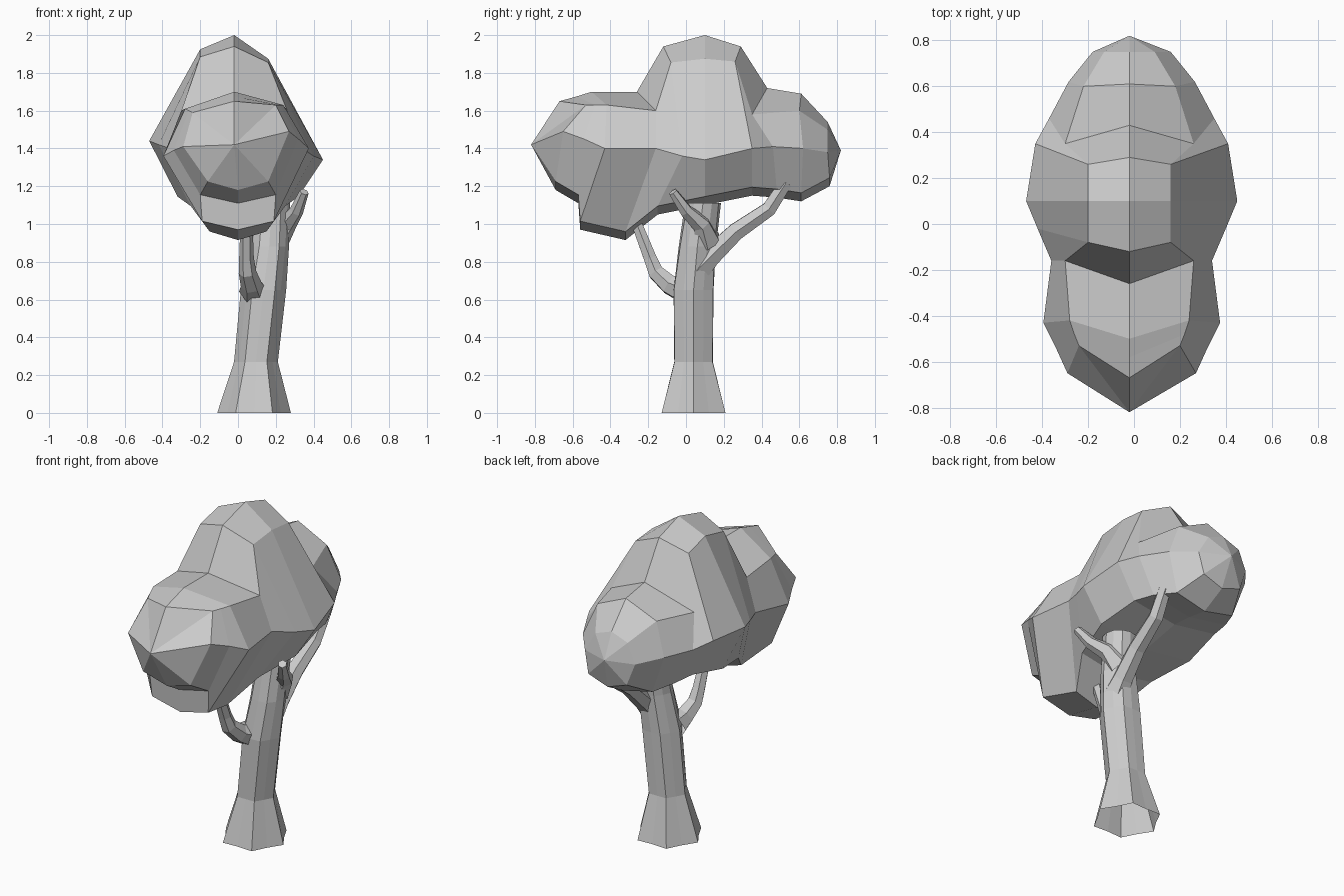
import bpy, bmesh, math
from mathutils import Vector

default_cube = bpy.data.objects.get("Cube")
if default_cube:
    bpy.data.objects.remove(default_cube, do_unlink=True)

# One flat colour for the whole tree
clay = bpy.data.materials.new("light_grey")
clay.use_nodes = True
grey = (0.6, 0.6, 0.6, 1)
clay.diffuse_color = grey
clay.node_tree.nodes["Principled BSDF"].inputs["Base Color"].default_value = grey


def loft(name, rings, start=None, end=None):
    """Skin a row of point rings, closing either end to a tip point if given."""
    bm = bmesh.new()
    loops = [[bm.verts.new(point) for point in ring] for ring in rings]
    count = len(loops[0])
    for near, far in zip(loops, loops[1:]):
        for i in range(count):
            j = (i + 1) % count
            bm.faces.new((near[i], near[j], far[j], far[i]))
    for tip, loop in ((start, loops[0]), (end, loops[-1])):
        if tip is not None:
            apex = bm.verts.new(tip)
            for i in range(count):
                bm.faces.new((loop[i], loop[(i + 1) % count], apex))
    bmesh.ops.recalc_face_normals(bm, faces=bm.faces)
    mesh = bpy.data.meshes.new(name)
    bm.to_mesh(mesh)
    bm.free()
    mesh.materials.append(clay)
    obj = bpy.data.objects.new(name, mesh)
    bpy.context.collection.objects.link(obj)
    return obj


def ring_around(centre, direction, radius, sides, flute=0.0):
    """Circle of points across a direction; flute pulls in every other point."""
    turn = Vector((0, 0, 1)).rotation_difference(direction)
    points = []
    for i in range(sides):
        angle = math.tau * i / sides
        reach = radius * (1 - flute * (i % 2))
        offset = Vector((math.cos(angle), math.sin(angle), 0)) * reach
        points.append(centre + turn @ offset)
    return points


def branch(name, path, thick, thin, sides=6):
    """Tapered limb along a path, with a closed tip."""
    points = [Vector(p) for p in path]
    last = len(points) - 1
    rings = []
    for i, point in enumerate(points):
        direction = (points[min(i + 1, last)] - points[max(i - 1, 0)]).normalized()
        radius = thick + (thin - thick) * (i / last) ** 0.6
        rings.append(ring_around(point, direction, radius, sides))
    return loft(name, rings, end=points[-1])


# Trunk: leaning, with fluted roots flaring at the ground
up = Vector((0, 0, 1))
trunk_rings = []
for x, y, z, radius, flute in (
    (0.085, 0.04, 0, 0.195, 0.16),
    (0.095, 0.04, 0.27, 0.116, 0.12),
    (0.135, 0.04, 0.65, 0.12, 0.12),
    (0.165, 0.06, 0.88, 0.105, 0.06),
    (0.18, 0.09, 1.11, 0.095, 0),
):
    trunk_rings.append(ring_around(Vector((x, y, z)), up, radius, 12, flute))
loft("trunk", trunk_rings, end=Vector((0.18, 0.09, 1.11)))

# Limbs reaching into the crown
branch("back_branch", [(0.18, 0.06, 0.76), (0.19, 0.13, 0.83), (0.2, 0.265, 0.96),
                       (0.21, 0.44, 1.08), (0.22, 0.53, 1.22)], 0.08, 0.038)
branch("front_branch", [(0.08, -0.01, 0.65), (0.07, -0.09, 0.68), (0.05, -0.16, 0.745),
                        (0.045, -0.19, 0.82), (0.045, -0.26, 1.0)], 0.075, 0.032)
branch("side_branch", [(0.19, 0.11, 0.91), (0.26, 0.08, 1.0), (0.31, 0, 1.07),
                       (0.35, -0.07, 1.17)], 0.08, 0.025)

# Crown: faceted outline stations from front to back. Each holds
# depth of ridge, shoulder, side and underside, then half width of shoulder,
# side and underside, then height of ridge, shoulder, side and underside,
# then how far the left side rises above the right one.
stations = (
    (-0.67, -0.53, -0.65, -0.69, 0.22, 0.28, 0.16, 1.65, 1.61, 1.45, 1.18, 0.04),
    (-0.58, -0.48, -0.54, -0.57, 0.24, 0.33, 0.2, 1.675, 1.615, 1.42, 1.11, 0.03),
    (-0.5, -0.42, -0.43, -0.56, 0.26, 0.385, 0.19, 1.7, 1.62, 1.38, 0.97, 0.02),
    (-0.26, -0.16, -0.16, -0.32, 0.28, 0.35, 0.15, 1.7, 1.6, 1.4, 0.915, 0),
    (-0.12, -0.08, -0.02, -0.15, 0.18, 0.41, 0.25, 1.94, 1.87, 1.39, 1.05, -0.03),
    (0.1, 0.1, 0.1, 0.1, 0.18, 0.46, 0.32, 2.0, 1.9, 1.39, 1.1, -0.05),
    (0.29, 0.26, 0.35, 0.35, 0.18, 0.42, 0.29, 1.94, 1.87, 1.42, 1.15, -0.02),
    (0.43, 0.35, 0.46, 0.48, 0.28, 0.36, 0.26, 1.72, 1.58, 1.41, 1.14, 0),
    (0.61, 0.6, 0.62, 0.61, 0.2, 0.275, 0.2, 1.69, 1.6, 1.4, 1.12, 0),
    (0.75, 0.75, 0.75, 0.76, 0.11, 0.17, 0.13, 1.54, 1.5, 1.38, 1.2, 0),
)
middle = -0.02
crown_rings = []
for (y_top, y_sh, y_side, y_low, w_sh, w_side, w_low,
     z_top, z_sh, z_side, z_low, tilt) in stations:
    halves = []
    for side in (1, -1):
        halves.append([
            (middle + side * w_sh, y_sh, z_sh + side * tilt / 2),
            (middle / 2 + side * w_side, y_side, z_side + side * tilt),
            (side * w_low, y_low, z_low + 0.045),
        ])
    crown_rings.append([(middle, y_top, z_top)] + halves[0]
                       + [(0, y_low, z_low)] + halves[1][::-1])
loft("crown", crown_rings, (middle, -0.82, 1.42), (middle, 0.82, 1.39))
